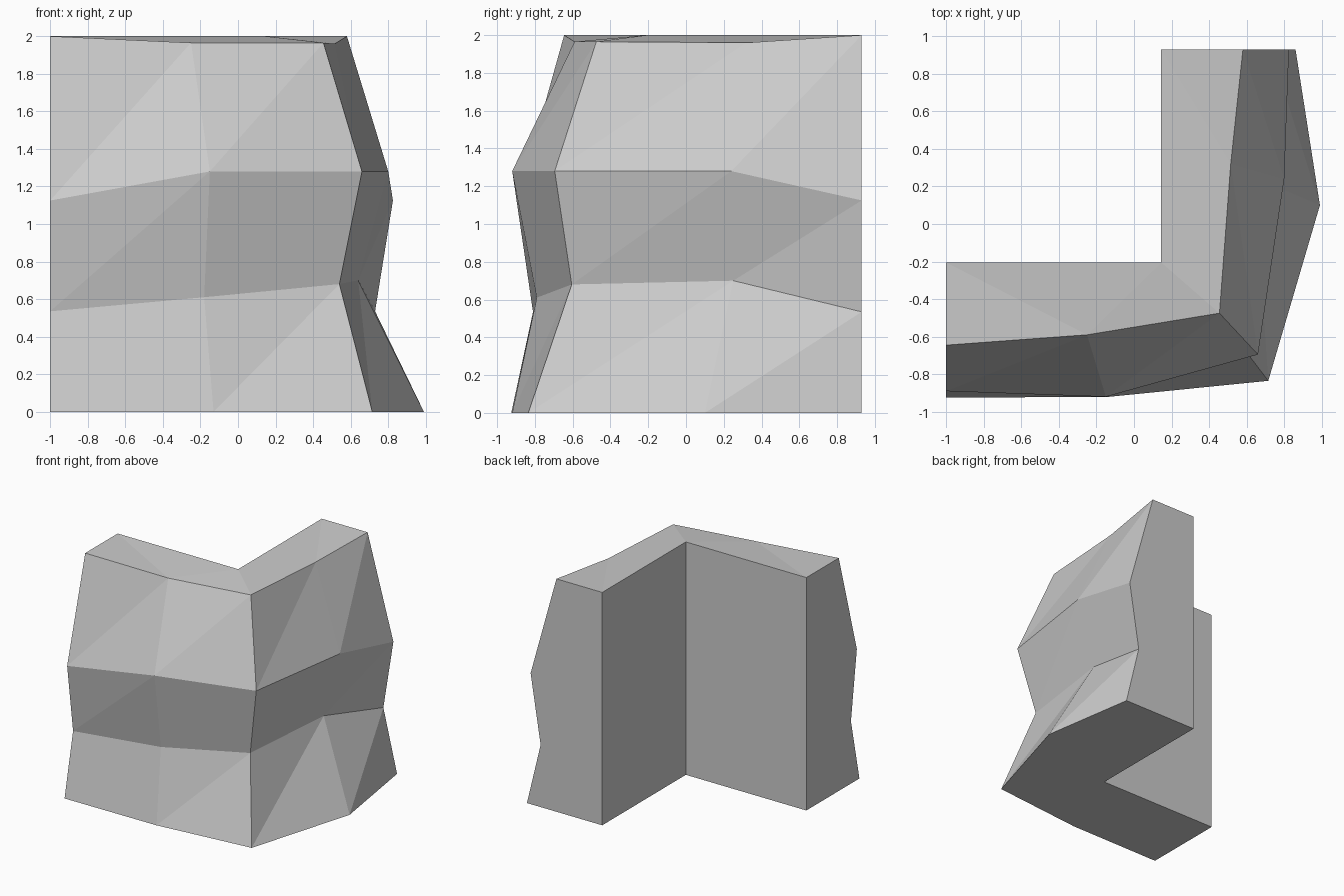
import bpy
import bmesh

# Remove only the default object
default_cube = bpy.data.objects.get("Cube")
if default_cube:
    bpy.data.objects.remove(default_cube, do_unlink=True)


def make_material(name, colour):
    material = bpy.data.materials.new(name)
    material.use_nodes = True
    material.diffuse_color = colour
    shader = next(n for n in material.node_tree.nodes if n.type == "BSDF_PRINCIPLED")
    shader.inputs["Base Color"].default_value = colour
    return material


# Ridge profiles of the rugged outer side, each listed from the ground up
left_end = [(-1, -.925, 0), (-1, -.81, .535), (-1, -.89, 1.125), (-1, -.645, 2)]
front_middle = [(-.13, -.92, 0), (-.18, -.79, .61), (-.15, -.92, 1.28), (-.25, -.59, 1.965)]
outer_corner = [(.715, -.835, 0), (.54, -.605, .68), (.66, -.695, 1.28), (.455, -.475, 1.965)]
side_middle = [(.99, .1, 0), (.64, .25, .7), (.8, .24, 1.28), (.515, .32, 1.96)]
back_end = [(.86, .93, 0), (.73, .93, .535), (.825, .93, 1.125), (.58, .93, 2)]
outer_profiles = [left_end, front_middle, outer_corner, side_middle, back_end]

# Plan of the flat inner side: left end, inner corner, back end
inner_plan = [(-1, -.205), (.145, -.205), (.145, .93)]
wall_height = 2


def build_corner_wall(name, material):
    bm = bmesh.new()
    ridges = [[bm.verts.new(point) for point in profile] for profile in outer_profiles]
    floor = [bm.verts.new((x, y, 0)) for x, y in inner_plan]
    rim = [bm.verts.new((x, y, wall_height)) for x, y in inner_plan]

    # Faceted outer side, every panel split along its rising diagonal
    for near, far in zip(ridges, ridges[1:]):
        for row in range(len(near) - 1):
            bm.faces.new((near[row], far[row], far[row + 1]))
            bm.faces.new((near[row], far[row + 1], near[row + 1]))

    # Flat inner walls
    for i in range(len(floor) - 1):
        bm.faces.new((floor[i + 1], floor[i], rim[i], rim[i + 1]))

    # Uneven top, fanned from each inner point
    left, front, corner, side, back = [ridge[-1] for ridge in ridges]
    inner_left, inner_corner, inner_back = rim
    for triangle in (
        (left, front, inner_left),
        (front, inner_corner, inner_left),
        (front, corner, inner_corner),
        (corner, side, inner_corner),
        (side, inner_back, inner_corner),
        (side, back, inner_back),
    ):
        bm.faces.new(triangle)

    # Flat ends and underside
    bm.faces.new([floor[0]] + ridges[0] + [rim[0]])
    bm.faces.new([floor[-1]] + ridges[-1] + [rim[-1]])
    bm.faces.new([ridge[0] for ridge in ridges] + floor[::-1])

    bmesh.ops.recalc_face_normals(bm, faces=bm.faces)
    mesh = bpy.data.meshes.new(name)
    bm.to_mesh(mesh)
    bm.free()
    mesh.materials.append(material)
    wall = bpy.data.objects.new(name, mesh)
    bpy.context.collection.objects.link(wall)
    return wall


stone = make_material("stone grey", (.6, .6, .6, 1))
build_corner_wall("rock_corner_wall", stone)
